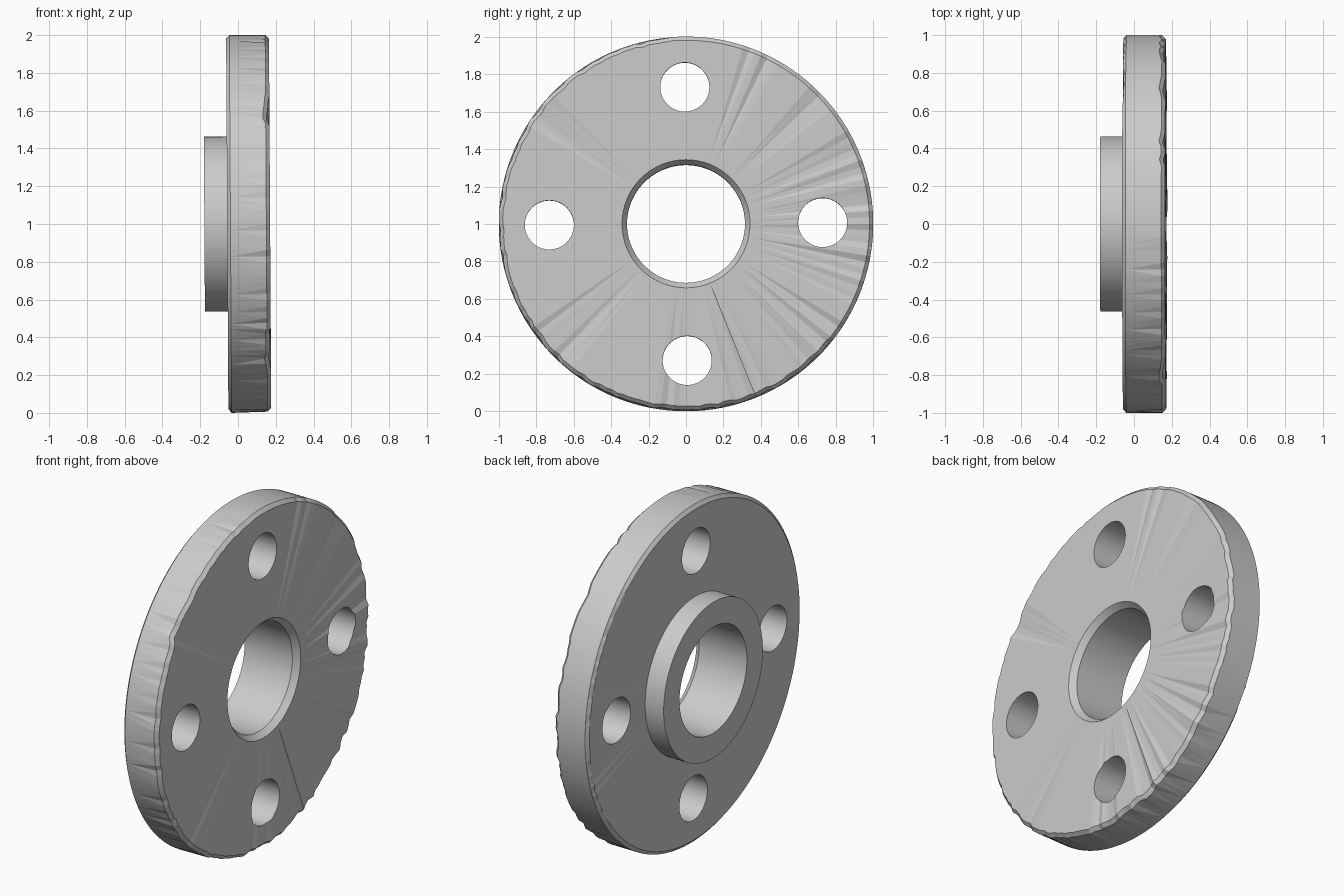
import bpy, bmesh, math, random
from mathutils import Matrix, Vector

if "Cube" in bpy.data.objects:
    bpy.data.objects.remove(bpy.data.objects["Cube"])

random.seed(4)
SEG = 180
TILT = Matrix.Rotation(math.radians(-0.35), 4, 'Y')
TURN = math.radians(0.5)

steel = bpy.data.materials.new("plain grey steel")
steel.diffuse_color = (0.6, 0.6, 0.6, 1)
steel.use_nodes = True
steel.node_tree.nodes["Principled BSDF"].inputs["Base Color"].default_value = steel.diffuse_color


def in_bands(deg, bands):
    return any(a <= deg <= b for a, b in bands)


def section(deg):
    """Closed (x, radius) cross-section at one angle, with worn edges."""
    face_drop = rim_drop = back_drop = 0
    if in_bands(deg, [(0, 28), (40, 47), (60, 70), (138, 146), (216, 232), (262, 272), (285, 328), (336, 360)]):
        face_drop = random.uniform(0, 0.016)
    if in_bands(deg, [(95, 320)]):
        rim_drop = random.uniform(0, 0.01)
    if in_bands(deg, [(0, 50), (325, 360)]):
        back_drop = random.uniform(0, 0.008)
    return [(0.17, 0.342), (0.17 - face_drop, 0.98 - rim_drop),
            (0.15 - face_drop, 1.0 - rim_drop), (-0.04, 1.0),
            (-0.057 + back_drop, 0.98), (-0.057, 0.463),
            (-0.178, 0.463), (-0.178, 0.315), (0.135, 0.315)]


def finish(bm, name):
    bmesh.ops.recalc_face_normals(bm, faces=bm.faces)
    mesh = bpy.data.meshes.new(name)
    bm.to_mesh(mesh)
    bm.free()
    mesh.materials.append(steel)
    ob = bpy.data.objects.new(name, mesh)
    bpy.context.collection.objects.link(ob)
    return ob


# flange disc with hub and bore, turned around the x axis
bm = bmesh.new()
rings = []
for i in range(SEG):
    t = 2 * math.pi * i / SEG
    rings.append([bm.verts.new((x, r * math.cos(t), r * math.sin(t)))
                  for x, r in section(math.degrees(t))])
n = len(rings[0])
for i in range(SEG):
    a, b = rings[i], rings[(i + 1) % SEG]
    for j in range(n):
        k = (j + 1) % n
        bm.faces.new((a[j], a[k], b[k], b[j]))
bmesh.ops.triangulate(bm, faces=bm.faces)
flange = finish(bm, "pipe_flange")

# four bolt holes
bm = bmesh.new()
for i in range(4):
    t = TURN + i * math.pi / 2
    place = Matrix.Translation((0.05, 0.73 * math.cos(t), 0.73 * math.sin(t)))
    bmesh.ops.create_cone(bm, cap_ends=True, segments=64, radius1=0.131, radius2=0.131,
                          depth=0.8, matrix=place @ Matrix.Rotation(math.pi / 2, 4, 'Y'))
cutter = finish(bm, "bolt_hole_cutter")
cutter.hide_render = True

cut = flange.modifiers.new("bolt_holes", 'BOOLEAN')
cut.operation = 'DIFFERENCE'
cut.solver = 'EXACT'
cut.object = cutter
bpy.context.view_layer.objects.active = flange
flange.select_set(True)
bpy.ops.object.modifier_apply(modifier=cut.name)
bpy.data.objects.remove(cutter)

# slight lean, standing on the ground
flange.data.transform(Matrix.Translation(Vector((0, 0, 1))) @ TILT)
low = min(v.co.z for v in flange.data.vertices)
flange.data.transform(Matrix.Translation((0, 0, -low)))
